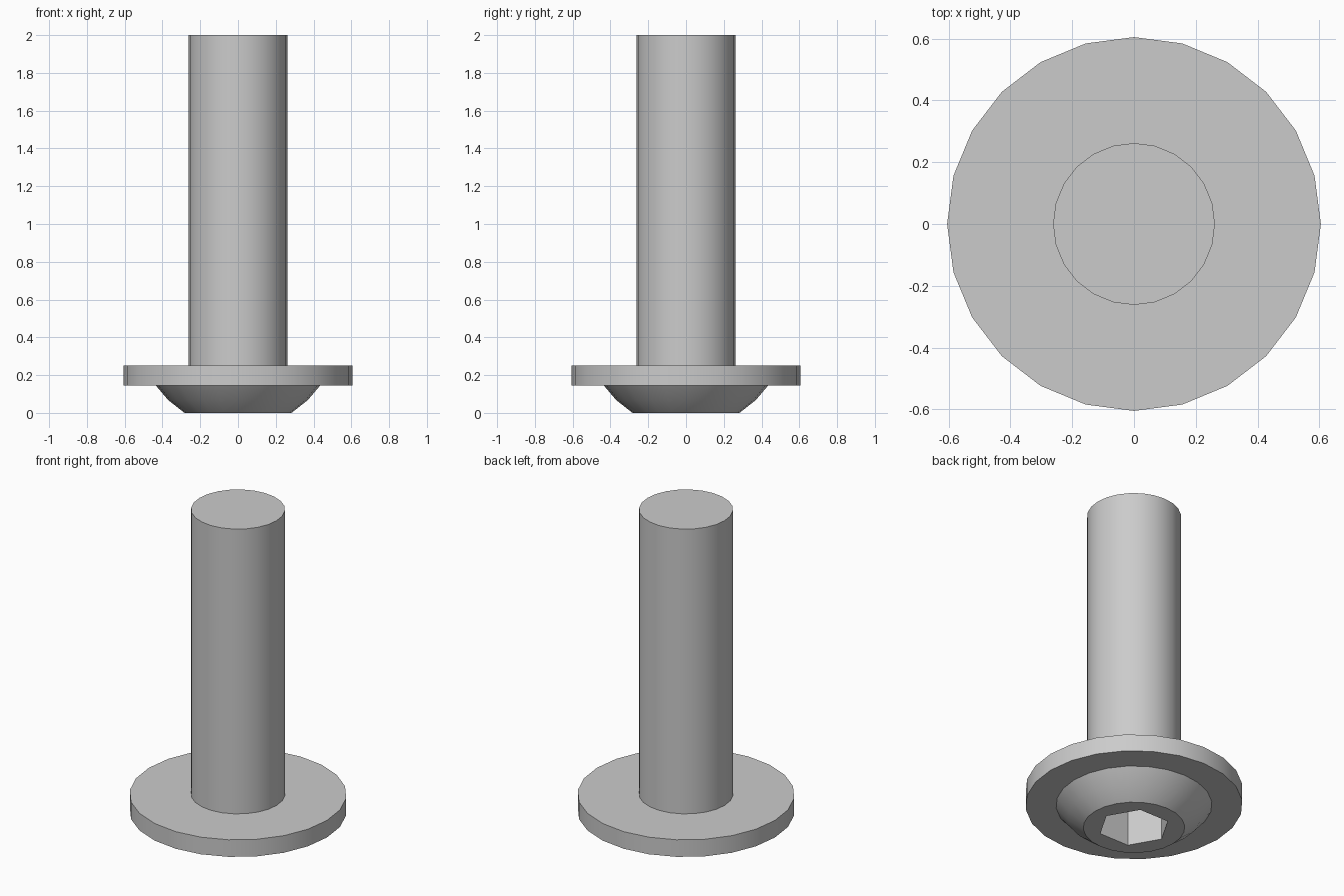
import bpy, bmesh, math

cube = bpy.data.objects.get("Cube")
if cube:
    bpy.data.objects.remove(cube, do_unlink=True)

SIDES = 24
HEX_R = 0.2            # corner radius of the hex socket
FLANGE_Z0, FLANGE_Z1 = 0.145, 0.25
SHAFT_R, HEAD_R = 0.262, 0.435

steel = bpy.data.materials.new("grey steel")
steel.use_nodes = True
colour = (0.6, 0.6, 0.6, 1.0)
steel.diffuse_color = colour
steel.node_tree.nodes["Principled BSDF"].inputs["Base Color"].default_value = colour


def hex_radius(angle):
    """Distance from the centre to a hexagon's side at this angle."""
    return HEX_R * math.cos(math.pi / 6) / math.cos(angle % (math.pi / 3) - math.pi / 6)


def lathe(name, profile, cap_start=False, cap_end=False):
    """Spin (radius, z) points about z; radius None makes a hexagonal ring."""
    bm = bmesh.new()
    rings = []
    for r, z in profile:
        ring = []
        for i in range(SIDES):
            a = math.tau * i / SIDES
            d = hex_radius(a) if r is None else r
            ring.append(bm.verts.new((d * math.cos(a), d * math.sin(a), z)))
        rings.append(ring)
    for a, b in zip(rings, rings[1:]):
        for i in range(SIDES):
            j = (i + 1) % SIDES
            bm.faces.new((a[i], a[j], b[j], b[i]))
    if cap_start:
        bm.faces.new(rings[0][::-1])
    if cap_end:
        bm.faces.new(rings[-1])
    mesh = bpy.data.meshes.new(name)
    bm.to_mesh(mesh)
    bm.free()
    mesh.materials.append(steel)
    obj = bpy.data.objects.new(name, mesh)
    bpy.context.collection.objects.link(obj)
    bpy.ops.object.select_all(action='DESELECT')
    obj.select_set(True)
    bpy.context.view_layer.objects.active = obj
    bpy.ops.object.shade_smooth_by_angle(angle=math.radians(30))
    return obj


# Plain cylindrical shaft
lathe("shaft", [(SHAFT_R, FLANGE_Z1), (SHAFT_R, 2.0)], cap_end=True)

# Flat washer-like flange
lathe("flange", [(HEAD_R, FLANGE_Z0), (0.605, FLANGE_Z0),
                 (0.605, FLANGE_Z1), (SHAFT_R, FLANGE_Z1)])

# Domed head with the hex socket sunk into its flat end
lathe("domed_head", [(None, 0.25), (None, 0.0), (0.283, 0.0),
                     (0.37, 0.068), (HEAD_R, FLANGE_Z0)], cap_start=True)
